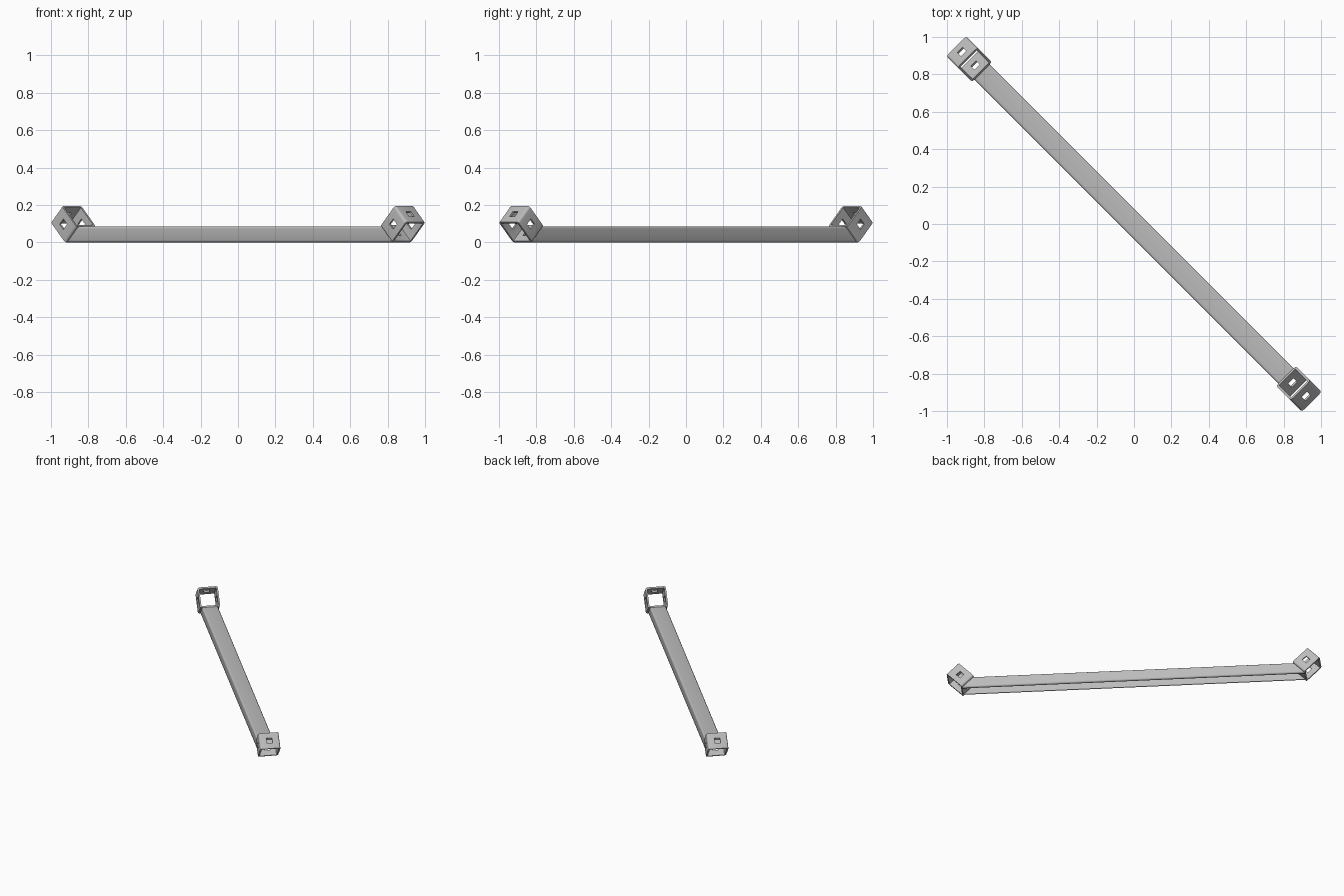
import bpy, bmesh, math
from mathutils import Matrix, Vector

if "Cube" in bpy.data.objects:
    bpy.data.objects.remove(bpy.data.objects["Cube"])

S = math.sqrt(0.5)
steel = bpy.data.materials.new("grey_steel")
steel.diffuse_color = (0.5, 0.5, 0.5, 1)
steel.use_nodes = True
steel.node_tree.nodes["Principled BSDF"].inputs["Base Color"].default_value = steel.diffuse_color


def profile(hw, q0, q1, r, t, lip=None):
    """Outer and inner points of a bent sheet section, optionally open at the bottom."""
    outer, inner = [], []
    corners = [(hw - r, q0 + r, -90), (hw - r, q1 - r, 0),
               (r - hw, q1 - r, 90), (r - hw, q0 + r, 180)]
    if lip is not None:
        outer.append((lip, q0))
        inner.append((lip, q0 + t))
    for cx, cy, a0 in corners:
        for i in range(5):
            a = math.radians(a0 + 22.5 * i)
            for pts, rad in ((outer, r), (inner, r - t)):
                pts.append((cx + rad * math.cos(a), cy + rad * math.sin(a)))
    if lip is not None:
        outer.append((-lip, q0))
        inner.append((-lip, q0 + t))
    return outer, inner


def loft(name, outer, inner, closed, place):
    """Sheet-metal solid between two ends; place(p, q, end) gives the position."""
    bm = bmesh.new()
    o = [[bm.verts.new(place(p, q, e)) for p, q in outer] for e in (-1, 1)]
    n = [[bm.verts.new(place(p, q, e)) for p, q in inner] for e in (-1, 1)]
    c = len(outer)
    for i in range(c if closed else c - 1):
        j = (i + 1) % c
        bm.faces.new((o[0][i], o[0][j], o[1][j], o[1][i]))
        bm.faces.new((n[0][i], n[1][i], n[1][j], n[0][j]))
        for e in (0, 1):
            bm.faces.new((o[e][i], o[e][j], n[e][j], n[e][i]))
    if not closed:
        for i in (0, c - 1):
            bm.faces.new((o[0][i], o[1][i], n[1][i], n[0][i]))
    bmesh.ops.recalc_face_normals(bm, faces=bm.faces)
    me = bpy.data.meshes.new(name)
    bm.to_mesh(me)
    bm.free()
    me.materials.append(steel)
    ob = bpy.data.objects.new(name, me)
    bpy.context.collection.objects.link(ob)
    return ob


def finish(ob, matrix):
    bpy.ops.object.select_all(action='DESELECT')
    ob.select_set(True)
    bpy.context.view_layer.objects.active = ob
    for m in list(ob.modifiers):
        bpy.ops.object.modifier_apply(modifier=m.name)
    ob.data.transform(matrix)
    bpy.ops.object.shade_smooth_by_angle(angle=math.radians(30))


# Long lipped channel, open below, with mitred ends
o, n = profile(0.058, 0.0, 0.085, 0.012, 0.008, lip=0.042)
bar = loft("channel_bar", o, n, False,
           lambda p, q, e: (e * (1.235 - q), p, q))
finish(bar, Matrix.Rotation(math.radians(-45), 4, 'Z'))

# Tilted square sockets, one at each end
A, W = 0.0601, 0.0778            # half length and half height of a socket
centre = Vector((-1.2465, 0, 0.0975))
axis, up, side = Vector((S, 0, S)), Vector((-S, 0, S)), Vector((0, 1, 0))
frame = Matrix((axis, side, up)).transposed().to_4x4()
frame.translation = centre

for name, turn in (("left_socket", -45), ("right_socket", 135)):
    o, n = profile(0.074, -W, W, 0.014, 0.012)
    sock = loft(name, o, n, True, lambda p, q, e: (e * A, p, q))
    # Square bolt holes through all four walls
    cutters = []
    for size in ((0.04, 0.3, 0.04), (0.04, 0.04, 0.3)):
        bpy.ops.mesh.primitive_cube_add(size=1)
        cut = bpy.context.object
        cut.name = "hole_cutter"
        cut.data.transform(Matrix.Diagonal((*size, 1)))
        cut.hide_render = True
        mod = sock.modifiers.new("hole", 'BOOLEAN')
        mod.operation, mod.solver, mod.object = 'DIFFERENCE', 'EXACT', cut
        cutters.append(cut)
    finish(sock, Matrix.Rotation(math.radians(turn), 4, 'Z') @ frame)
    for cut in cutters:
        bpy.data.objects.remove(cut)
